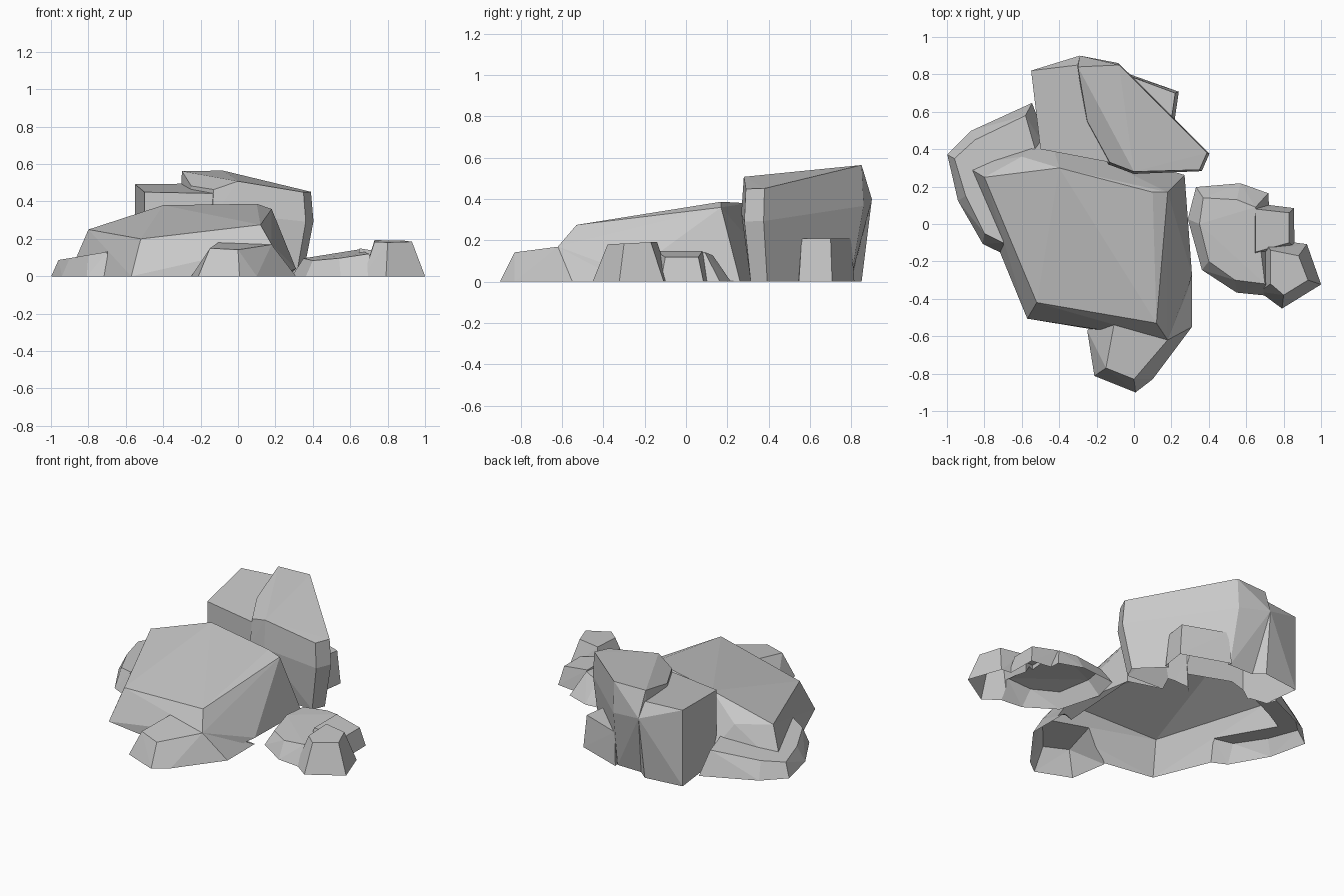
import bpy
import bmesh
from mathutils import Vector

default_cube = bpy.data.objects.get("Cube")
if default_cube:
    bpy.data.objects.remove(default_cube, do_unlink=True)

# One plain grey stone colour
stone = bpy.data.materials.new("grey stone")
stone.use_nodes = True
grey = (.58, .58, .58, 1)
stone.diffuse_color = grey
stone.node_tree.nodes["Principled BSDF"].inputs["Base Color"].default_value = grey


def rock(name, plan, height, lean=0, bulge=0, knobs=()):
    """Faceted boulder: crown corners in plan, raised by a height rule.

    Each corner drops to the ground, leaning outward in proportion to its height;
    a bulge pushes out a belt partway up, and knobs are extra single corners.
    """
    crown = [Vector((x, y, height(x, y))) for x, y in plan]
    centre = sum(crown, Vector()) / len(crown)
    bm = bmesh.new()
    for corner in crown:
        outward = corner - centre
        outward.z = 0
        outward.normalize()
        foot = corner + outward * lean * corner.z
        foot.z = 0
        belt = corner.lerp(foot, .35) + outward * bulge
        for point in (corner, belt, foot):
            bm.verts.new(point)
    for knob in knobs:
        bm.verts.new(knob)
    bmesh.ops.convex_hull(bm, input=bm.verts[:], use_existing_faces=False)
    inside = [v for v in bm.verts if not v.link_faces]
    bmesh.ops.delete(bm, geom=inside, context='VERTS')
    # Merge nearly coplanar triangles into broad facets
    bmesh.ops.dissolve_limit(bm, angle_limit=.02, verts=bm.verts[:], edges=bm.edges[:])
    bmesh.ops.recalc_face_normals(bm, faces=bm.faces[:])
    mesh = bpy.data.meshes.new(name)
    bm.to_mesh(mesh)
    bm.free()
    mesh.materials.append(stone)
    obj = bpy.data.objects.new(name, mesh)
    bpy.context.collection.objects.link(obj)
    return obj


def fuse(name, main, *others):
    """Weld overlapping rocks into one shell that is open underneath."""
    for other in others:
        union = main.modifiers.new(other.name, 'BOOLEAN')
        union.operation = 'UNION'
        union.solver = 'EXACT'
        union.object = other
    evaluated = main.evaluated_get(bpy.context.evaluated_depsgraph_get())
    shell = bpy.data.meshes.new_from_object(evaluated)
    main.modifiers.clear()
    main.data = shell
    main.name = shell.name = name
    for other in others:
        bpy.data.objects.remove(other, do_unlink=True)
    bm = bmesh.new()
    bm.from_mesh(shell)
    ground = [f for f in bm.faces if max(v.co.z for v in f.verts) < .001]
    bmesh.ops.delete(bm, geom=ground, context='FACES')
    bm.to_mesh(shell)
    bm.free()


# Broad slab in the middle, sloping to the front and to one side
slab = rock("main_slab",
            plan=[(-.8, .25), (-.4, .3), (.1, .17), (.12, -.53), (-.52, -.42)],
            height=lambda x, y: min(.36 + .16 * y, .44 + .3 * x + .2 * y),
            lean=.5,
            knobs=[(.18, .17, .36), (.18, -.62, .17), (.31, -.27, .04), (-.6, .36, .24)])

# Low boulder pushing out of the front and wrapping the slab's side
front = rock("front_boulder",
             plan=[(-.15, -.77), (0, -.83), (.18, -.62), (-.1, -.5)],
             height=lambda x, y: .25 + .13 * y,
             lean=.5,
             knobs=[(.31, -.27, 0), (.31, -.55, 0), (.1, -.83, 0), (-.25, -.57, 0)])

# Low shelf along the far side of the slab
shelf = rock("side_shelf",
             plan=[(-.96, .35), (-.85, .45), (-.58, .58), (-.5, .3), (-.7, -.1),
                   (-.8, -.05), (-.9, .15)],
             height=lambda x, y: .25 + .17 * x,
             lean=.5)

# Tall boulder at the back, split by a crease into two blocks
low_block = rock("tall_block_low",
                 plan=[(-.55, .82), (-.3, .85), (0, .6), (-.13, .33), (-.5, .4)],
                 height=lambda x, y: .41 + .1 * y,
                 knobs=[(-.29, .9, .4)])
high_block = rock("tall_block_high",
                  plan=[(-.3, .84), (-.08, .85), (.39, .38), (.35, .29), (0, .28),
                        (-.13, .33), (-.25, .55)],
                  height=lambda x, y: min(.48 + .1 * y - .17 * max(x, 0),
                                          .41 + .5 * x + .36 * y),
                  lean=-.1, bulge=.03,
                  knobs=[(-.29, .9, .4)])
ledge = rock("back_ledge",
             plan=[(.22, .7), (.2, .56), (0, .55), (-.05, .8)],
             height=lambda x, y: .21,
             lean=.1)
fuse("boulder_formation", slab, front, shelf, low_block, high_block, ledge)

# Separate cluster of small stones
wide = rock("small_stone_wide",
            plan=[(.35, 0), (.37, .14), (.55, .13), (.65, .09), (.7, -.32), (.54, -.3),
                  (.4, -.2)],
            height=lambda x, y: .04 + .16 * x + .1 * min(y, 0),
            lean=.7)
back = rock("small_stone_back",
            plan=[(.65, .08), (.83, .06), (.83, -.1), (.65, -.15)],
            height=lambda x, y: .26 - .17 * x,
            lean=.3)
peak = rock("small_stone_peak",
            plan=[(.73, -.14), (.88, -.17), (.93, -.3), (.8, -.38), (.73, -.32)],
            height=lambda x, y: .2 + .05 * y,
            lean=.4)
fuse("small_stone_cluster", wide, back, peak)
